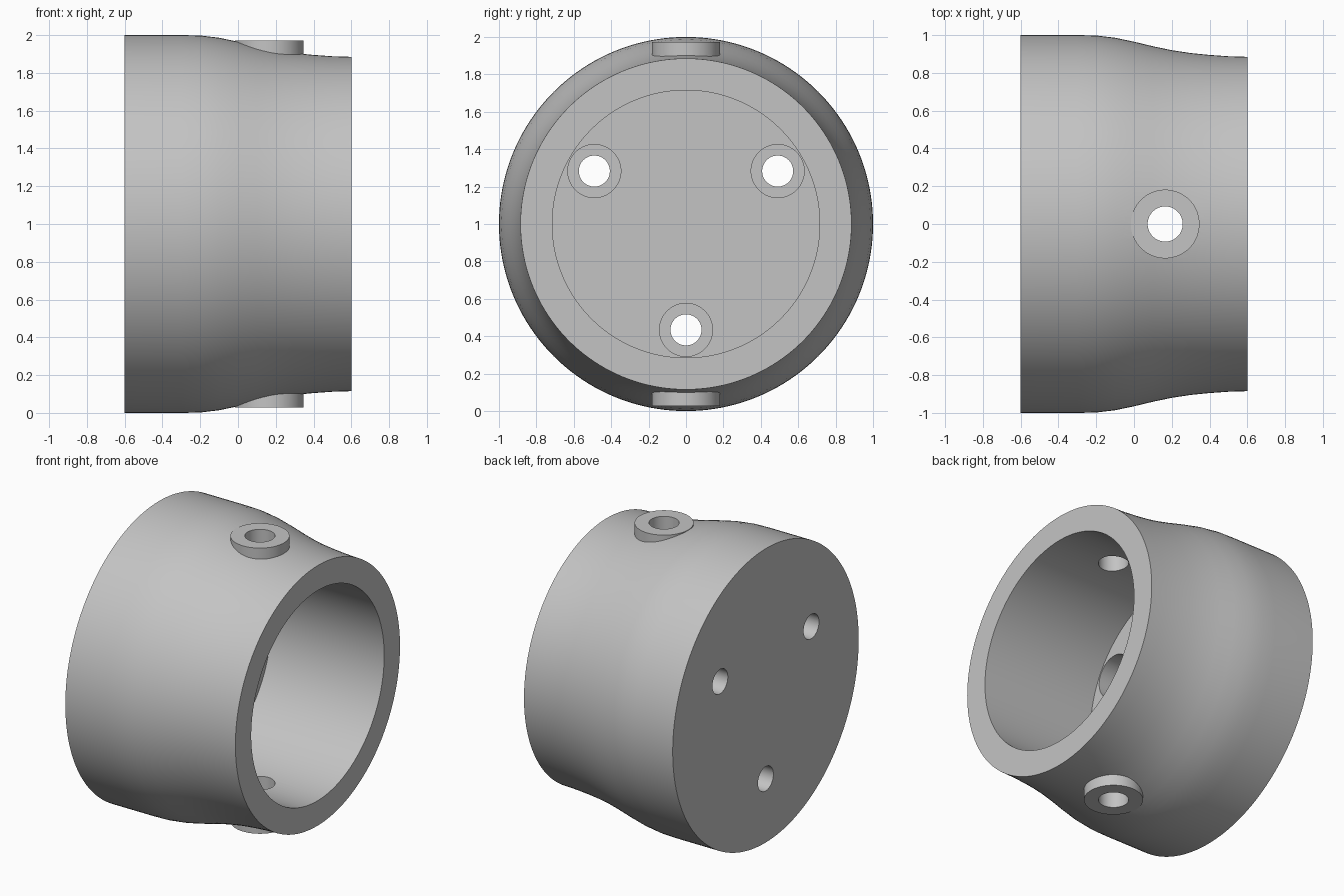
import bpy, bmesh, math
from mathutils import Matrix, Vector

cube = bpy.data.objects.get("Cube")
if cube:
    bpy.data.objects.remove(cube, do_unlink=True)

SEGMENTS = 160
CENTRE = Vector((0, 0, 1))

# Single plain grey
grey = bpy.data.materials.new("plain grey")
grey.use_nodes = True
colour = (0.55, 0.55, 0.55, 1)
grey.diffuse_color = colour
grey.node_tree.nodes["Principled BSDF"].inputs["Base Color"].default_value = colour


def make_object(name, bm):
    bmesh.ops.recalc_face_normals(bm, faces=bm.faces)
    mesh = bpy.data.meshes.new(name)
    bm.to_mesh(mesh)
    bm.free()
    mesh.materials.append(grey)
    obj = bpy.data.objects.new(name, mesh)
    bpy.context.collection.objects.link(obj)
    return obj


def lathe(name, profile):
    """Turn (x, radius) points around the long axis."""
    bm = bmesh.new()
    verts = [bm.verts.new((x, 0, 1 + r)) for x, r in profile]
    edges = [bm.edges.new(pair) for pair in zip(verts, verts[1:])]
    bmesh.ops.spin(bm, geom=verts + edges, cent=CENTRE, axis=(1, 0, 0),
                   angle=math.tau, steps=SEGMENTS, use_merge=False)
    bmesh.ops.remove_doubles(bm, verts=bm.verts, dist=1e-5)
    return make_object(name, bm)


def cylinder(name, radius, start, end):
    """Cylinder between two points."""
    start, end = Vector(start), Vector(end)
    axis = end - start
    turn = axis.to_track_quat('Z', 'Y').to_matrix().to_4x4()
    bm = bmesh.new()
    bmesh.ops.create_cone(bm, cap_ends=True, segments=64, radius1=radius,
                          radius2=radius, depth=axis.length,
                          matrix=Matrix.Translation((start + end) / 2) @ turn)
    return make_object(name, bm)


def combine(target, tool, operation):
    mod = target.modifiers.new(tool.name, 'BOOLEAN')
    mod.operation = operation
    mod.solver = 'EXACT'
    mod.object = tool
    bpy.context.view_layer.objects.active = target
    bpy.ops.object.modifier_apply(modifier=mod.name)
    bpy.data.objects.remove(tool, do_unlink=True)


# Cup body: closed thick end, necked-down wall, straight bore
FLOOR, BORE = -0.25, 0.715
outer = [(-0.6, 1), (-0.3, 1), (-0.2, 0.998), (-0.1, 0.986), (0, 0.965),
         (0.1, 0.941), (0.2, 0.92), (0.3, 0.905), (0.4, 0.895),
         (0.5, 0.888), (0.6, 0.885)]
body = lathe("cup_body", [(-0.6, 0)] + outer + [(0.6, BORE), (FLOOR, BORE), (FLOOR, 0)])

# Round bosses on the top and bottom of the wall
BOSS_X = 0.165
for side in (1, -1):
    boss = cylinder("boss", 0.182, (BOSS_X, 0, 1 + 0.8 * side), (BOSS_X, 0, 1 + 0.972 * side))
    combine(body, boss, 'UNION')

# Cross hole through both bosses
combine(body, cylinder("cross_hole", 0.093, (BOSS_X, 0, -0.2), (BOSS_X, 0, 2.2)), 'DIFFERENCE')

# Three counterbored screw holes in the closed end
for angle in (30, 150, 270):
    y = 0.566 * math.cos(math.radians(angle))
    z = 1 + 0.566 * math.sin(math.radians(angle))
    combine(body, cylinder("screw_hole", 0.083, (-0.8, y, z), (0, y, z)), 'DIFFERENCE')
    combine(body, cylinder("counterbore", 0.142, (FLOOR - 0.17, y, z), (0, y, z)), 'DIFFERENCE')

# Smooth round walls with crisp rims
bpy.ops.object.select_all(action='DESELECT')
body.select_set(True)
bpy.context.view_layer.objects.active = body
bpy.ops.object.shade_smooth_by_angle(angle=math.radians(30))
